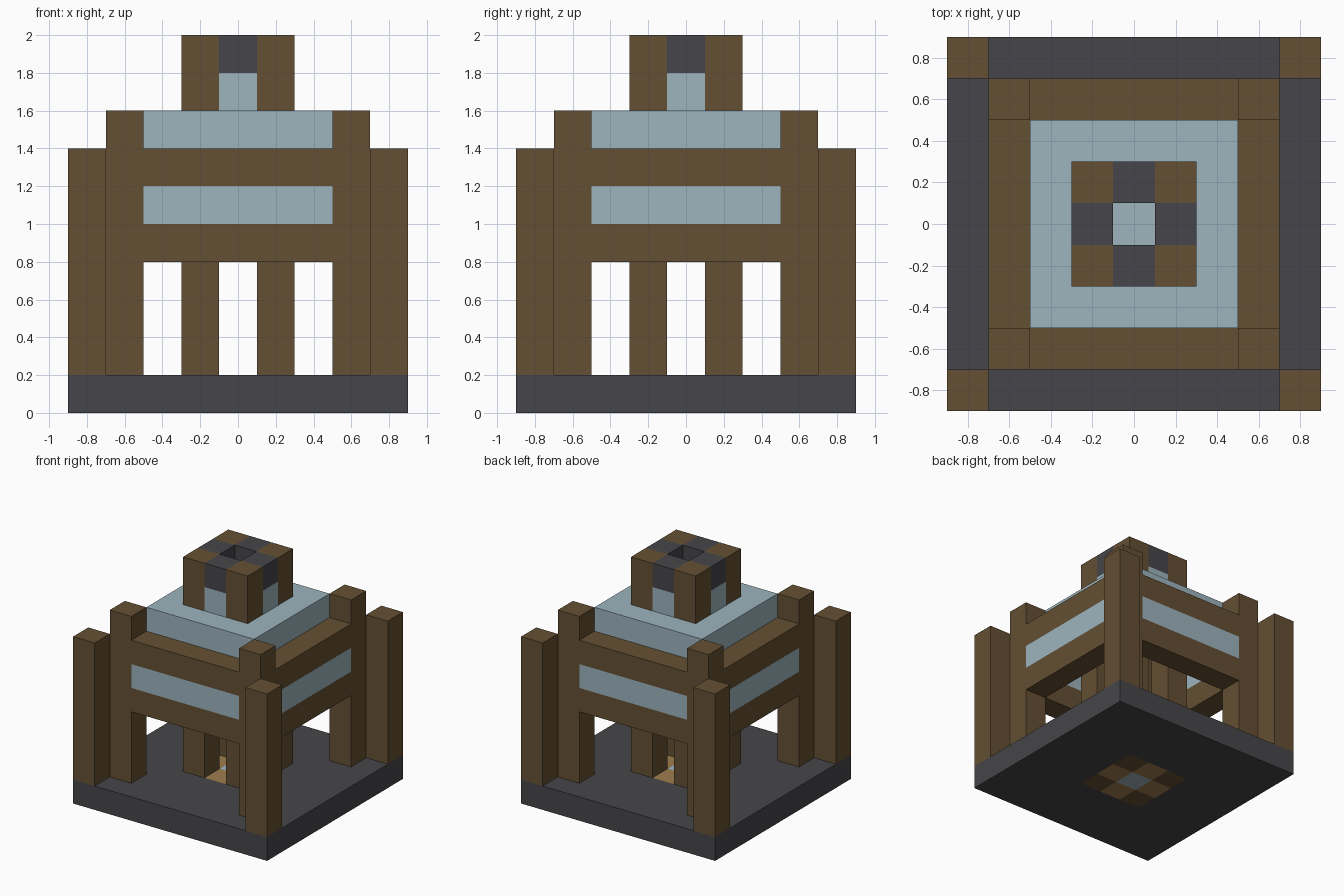
import bpy
import bmesh
from mathutils import Matrix, Vector

cube = bpy.data.objects.get("Cube")
if cube:
    bpy.data.objects.remove(cube, do_unlink=True)


def material(name, rgb):
    m = bpy.data.materials.new(name)
    m.use_nodes = True
    m.diffuse_color = (*rgb, 1)
    m.node_tree.nodes["Principled BSDF"].inputs["Base Color"].default_value = (*rgb, 1)
    return m


WOOD = material("dark_wood", (0.13, 0.08, 0.033))
STONE = material("dark_stone", (0.061, 0.06, 0.067))
GLASS = material("pale_blue_glass", (0.337, 0.456, 0.515))
PLANK = material("light_plank", (0.35, 0.21, 0.075))


def blocks(name, mat, boxes):
    """One object from boxes given as (low corner, high corner)."""
    bm = bmesh.new()
    for low, high in boxes:
        low, high = Vector(low), Vector(high)
        place = Matrix.Translation((low + high) / 2) @ Matrix.Diagonal((*(high - low), 1))
        bmesh.ops.create_cube(bm, size=1, matrix=place)
    mesh = bpy.data.meshes.new(name)
    bm.to_mesh(mesh)
    bm.free()
    mesh.materials.append(mat)
    ob = bpy.data.objects.new(name, mesh)
    bpy.context.collection.objects.link(ob)
    return ob


def corners(name, mat, centre, z0, z1):
    """Four square posts, one in each corner."""
    h = 0.1
    blocks(name, mat, [((sx * centre - h, sy * centre - h, z0),
                        (sx * centre + h, sy * centre + h, z1))
                       for sx in (-1, 1) for sy in (-1, 1)])


def sides(name, mat, half, inner, outer, z0, z1):
    """Four straight panels, one on each side, between the corners."""
    boxes = []
    for s in (-1, 1):
        a, b = sorted((s * inner, s * outer))
        boxes.append(((-half, a, z0), (half, b, z1)))
        boxes.append(((a, -half, z0), (b, half, z1)))
    blocks(name, mat, boxes)


# Base slab around a patterned floor
blocks("base_slab", STONE, [
    ((-0.9, -0.9, 0), (0.9, -0.3, 0.2)), ((-0.9, 0.3, 0), (0.9, 0.9, 0.2)),
    ((-0.9, -0.3, 0), (-0.3, 0.3, 0.2)), ((0.3, -0.3, 0), (0.9, 0.3, 0.2))])
corners("floor_corners", WOOD, 0.2, 0, 0.2)
sides("floor_planks", PLANK, 0.1, 0.1, 0.3, 0, 0.2)
blocks("floor_centre", GLASS, [((-0.1, -0.1, 0), (0.1, 0.1, 0.2))])

# Posts, from the outside in
corners("outer_posts", WOOD, 0.8, 0.2, 1.4)
corners("wall_posts", WOOD, 0.6, 0.2, 1.6)
corners("inner_columns", WOOD, 0.2, 0.2, 1.4)

# Walls with a window band
sides("lower_beams", WOOD, 0.5, 0.5, 0.7, 0.8, 1.0)
sides("windows", GLASS, 0.5, 0.5, 0.7, 1.0, 1.2)
sides("upper_beams", WOOD, 0.5, 0.5, 0.7, 1.2, 1.4)

# Glass roof and the lantern on it
blocks("glass_roof", GLASS, [((-0.5, -0.5, 1.4), (0.5, 0.5, 1.6))])
corners("lantern_posts", WOOD, 0.2, 1.6, 2.0)
sides("lantern_windows", GLASS, 0.1, 0.1, 0.3, 1.6, 1.8)
sides("lantern_rim", STONE, 0.1, 0.1, 0.3, 1.8, 2.0)
